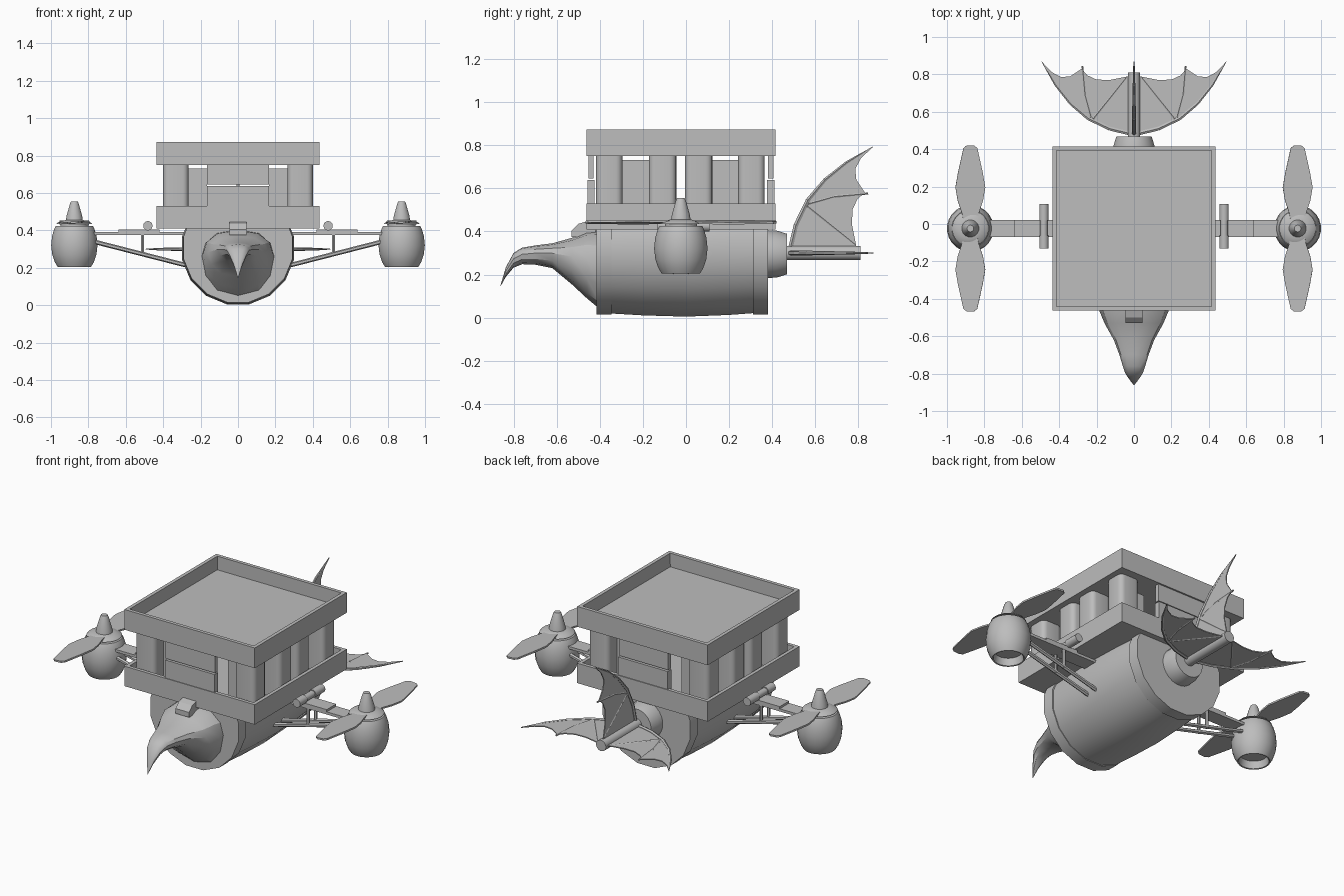
import bpy, bmesh, math
from mathutils import Vector, Matrix

if "Cube" in bpy.data.objects:
    bpy.data.objects.remove(bpy.data.objects["Cube"])

grey = bpy.data.materials.new("plain_grey")
grey.diffuse_color = (0.51, 0.51, 0.51, 1)
grey.use_nodes = True
grey.node_tree.nodes["Principled BSDF"].inputs["Base Color"].default_value = grey.diffuse_color


def finish(name, bm, smooth=True):
    bmesh.ops.recalc_face_normals(bm, faces=bm.faces)
    me = bpy.data.meshes.new(name)
    bm.to_mesh(me)
    bm.free()
    ob = bpy.data.objects.new(name, me)
    bpy.context.collection.objects.link(ob)
    me.materials.append(grey)
    if smooth:
        bpy.ops.object.select_all(action='DESELECT')
        ob.select_set(True)
        bpy.context.view_layer.objects.active = ob
        bpy.ops.object.shade_smooth_by_angle(angle=math.radians(32))
    return ob


def add_box(bm, x0, x1, y0, y1, z0, z1):
    size = Matrix.Diagonal((x1 - x0, y1 - y0, z1 - z0, 1))
    mid = Matrix.Translation(((x0 + x1) / 2, (y0 + y1) / 2, (z0 + z1) / 2))
    bmesh.ops.create_cube(bm, size=1, matrix=mid @ size)


def box(name, *b, round_by=0):
    """Box, optionally with rounded upright edges."""
    bm = bmesh.new()
    add_box(bm, *b)
    if round_by:
        upright = [e for e in bm.edges if abs(e.verts[0].co.z - e.verts[1].co.z) > 0.01]
        bmesh.ops.bevel(bm, geom=upright, offset=round_by, segments=4, profile=0.5, affect='EDGES')
    return finish(name, bm, round_by > 0)


def loft(bm, rings):
    """Skin closed rings of points and cap both ends."""
    vs = [[bm.verts.new(p) for p in r] for r in rings]
    n = len(vs[0])
    for a, b in zip(vs, vs[1:]):
        for i in range(n):
            j = (i + 1) % n
            bm.faces.new((a[i], a[j], b[j], b[i]))
    bm.faces.new(vs[0][::-1])
    bm.faces.new(vs[-1])


def lathe(name, profile, centre, axis='Z', n=24, cut=None):
    """Revolve (position, radius) pairs about an axis."""
    bm = bmesh.new()
    rings = []
    for h, r in profile:
        ring = []
        for i in range(n):
            t = 2 * math.pi * (i + 0.5) / n
            c, s = r * math.cos(t), r * math.sin(t)
            ring.append(Vector(centre) + Vector((c, s, h) if axis == 'Z' else (c, h, s)))
        rings.append(ring)
    loft(bm, rings)
    if cut:
        geom = bm.verts[:] + bm.edges[:] + bm.faces[:]
        bmesh.ops.bisect_plane(bm, geom=geom, plane_co=(0, 0, cut), plane_no=(0, 0, 1), clear_outer=True)
        bmesh.ops.holes_fill(bm, edges=[e for e in bm.edges if e.is_boundary])
    return finish(name, bm)


def rod(bm, a, b, r, r2=None, n=6):
    a, b = Vector(a), Vector(b)
    d = b - a
    m = Matrix.Translation((a + b) / 2) @ d.to_track_quat('Z', 'Y').to_matrix().to_4x4()
    bmesh.ops.create_cone(bm, cap_ends=True, segments=n, radius1=r, radius2=r if r2 is None else r2,
                          depth=d.length, matrix=m)


def rimmed_slab(name, z0, z1, floor, rim):
    """Square slab with a sunken top inside a flat rim."""
    bm = bmesh.new()
    add_box(bm, -0.435, 0.435, -0.462, 0.415, z0, z1)
    top = max(bm.faces, key=lambda f: f.calc_center_median().z)
    for t in (rim, 0.0005):
        bmesh.ops.inset_region(bm, faces=[top], thickness=t)
    bmesh.ops.translate(bm, verts=top.verts[:], vec=(0, 0, floor - z1))
    finish(name, bm, False)


# Cabin deck and roof
rimmed_slab("deck_tray", 0.41, 0.53, 0.445, 0.03)
rimmed_slab("roof", 0.75, 0.872, 0.79, 0.03)

# Cabin columns, inner partitions and end panels
for s in (-1, 1):
    xa, xb = sorted((s * 0.265, s * 0.4))
    for y0, y1 in ((-0.417, -0.295), (-0.172, -0.045), (-0.005, 0.122), (0.242, 0.365)):
        box("cabin_column", xa, xb, y0, y1, 0.44, 0.752, round_by=0.03)
    a, b = sorted((s * 0.165, s * 0.266))
    for y0, y1 in ((-0.33, -0.14), (0.09, 0.28)):
        box("inner_partition", a, b, y0, y1, 0.44, 0.732)
for y0, y1 in ((-0.458, -0.425), (0.375, 0.41)):
    box("lower_end_panel", -0.165, 0.165, y0, y1, 0.44, 0.638)
    box("upper_end_panel", -0.165, 0.165, y0 + 0.005, y1 - 0.005, 0.645, 0.752)

# Barrel hull with end hoops, cut flat under the deck
lathe("hull", [(-0.40, 0.288), (-0.2, 0.3), (0, 0.306), (0.2, 0.298), (0.37, 0.285)],
      (0, 0, 0.305), 'Y', 16, 0.411)
for y in (-0.415, 0.31):
    lathe("hull_hoop", [(y, 0.298), (y + 0.07, 0.298)], (0, 0, 0.308), 'Y', 16, 0.411)

# Bird-shaped prow: (y, half width, bottom z, top z)
bm = bmesh.new()
rings = []
for y, w, lo, hi in ((-0.40, 0.195, 0.04, 0.405), (-0.46, 0.187, 0.09, 0.40), (-0.53, 0.158, 0.155, 0.37),
                     (-0.62, 0.108, 0.23, 0.345), (-0.70, 0.078, 0.246, 0.335), (-0.76, 0.06, 0.248, 0.325),
                     (-0.80, 0.046, 0.232, 0.30), (-0.835, 0.022, 0.19, 0.235), (-0.86, 0.002, 0.146, 0.152)):
    ring = []
    for i in range(12):
        t = 2 * math.pi * i / 12
        c, s = math.cos(t), math.sin(t)
        # Widest above the middle, giving a flat brow and a deep jaw
        mid = lo + (hi - lo) * 0.6
        z = mid + s * ((hi - mid) if s > 0 else (mid - lo))
        ring.append((w * math.copysign(abs(c) ** 0.8, c), y, z))
    rings.append(ring)
loft(bm, rings)
finish("prow_head", bm)

# Crest tab above the prow
bm = bmesh.new()
loft(bm, [[(x, -0.53, 0.375), (x, -0.53, 0.405), (x, -0.50, 0.435), (x, -0.45, 0.45), (x, -0.42, 0.45),
           (x, -0.42, 0.375)] for x in (-0.045, 0.045)])
finish("crest_tab", bm, False)

# Tail hub and shaft
lathe("tail_hub", [(0.37, 0.112), (0.42, 0.11), (0.468, 0.095)], (0, 0, 0.295), 'Y')
lathe("tail_shaft", [(0.46, 0.033), (0.81, 0.033)], (0, 0, 0.3), 'Y', 16)

# Three bat-wing tail fins, drawn as (distance from shaft, y)
lead = [(0.025, 0.485), (0.13, 0.51), (0.245, 0.565), (0.34, 0.645), (0.42, 0.745), (0.493, 0.868)]
trail = [(0.44, 0.812), (0.39, 0.785), (0.34, 0.79), (0.28, 0.83), (0.25, 0.795), (0.2, 0.772),
         (0.13, 0.77), (0.03, 0.79)]
ribs = [((0.225, 0.555), (0.262, 0.69)), ((0.262, 0.69), (0.276, 0.845)), ((0.225, 0.555), (0.04, 0.785))]
for turn in (0, 90, 180):
    spin = Matrix.Translation((0, 0, 0.3)) @ Matrix.Rotation(math.radians(-turn), 4, 'Y')
    bm = bmesh.new()
    loft(bm, [[(d, y, h) for d, y in lead + trail] for h in (-0.003, 0.003)])
    bm.transform(spin)
    finish("fin_membrane", bm, False)
    bm = bmesh.new()
    thick = [0.012, 0.012, 0.011, 0.009, 0.007, 0.002]
    for i in range(5):
        rod(bm, (*lead[i], 0), (*lead[i + 1], 0), thick[i], thick[i + 1])
    for a, b in ribs:
        rod(bm, (*a, 0), (*b, 0), 0.007, 0.005)
    bm.transform(spin)
    finish("fin_ribs", bm)

# Outriggers, engines and propellers on both sides
blade = [(0.03, 0.035), (0.08, 0.045), (0.15, 0.068), (0.22, 0.08), (0.30, 0.066), (0.39, 0.046),
         (0.43, 0.037), (0.443, 0.02)]
for s in (-1, 1):
    cx, cy = s * 0.875, -0.024

    def side_box(name, x0, x1, *rest):
        a, b = sorted((s * x0, s * x1))
        box(name, a, b, *rest)

    side_box("arm_beam", 0.25, 0.79, cy - 0.045, cy + 0.045, 0.376, 0.392)
    side_box("arm_plate", 0.42, 0.64, cy - 0.045, cy + 0.045, 0.392, 0.405)
    bm = bmesh.new()
    for dy in (-0.035, 0.035):
        y = cy + dy
        rod(bm, (s * 0.27, y, 0.212), (s * 0.79, y, 0.345), 0.012)
        rod(bm, (s * 0.51, y, 0.265), (s * 0.51, y, 0.38), 0.01)
    finish("arm_struts", bm)

    # Hinge roller on top of the arm, with a thicker middle
    lathe("arm_roller", [(-0.12, 0.025), (-0.05, 0.025), (-0.05, 0.02), (0.03, 0.02), (0.03, 0.025),
                         (0.12, 0.025)], (s * 0.482, -0.012, 0.425), 'Y', 16)

    # Engine pod with open exhaust, cap disc and spinner
    lathe("engine_pod", [(0.25, 0.075), (0.207, 0.083), (0.205, 0.09), (0.23, 0.105), (0.27, 0.119),
                         (0.32, 0.125), (0.37, 0.12), (0.41, 0.108), (0.425, 0.1)], (cx, cy, 0))
    lathe("engine_cap", [(0.425, 0.075), (0.434, 0.075), (0.434, 0.098), (0.442, 0.09), (0.455, 0.05)],
          (cx, cy, 0))
    lathe("spinner", [(0.45, 0.047), (0.48, 0.042), (0.545, 0.023), (0.555, 0.018)], (cx, cy, 0), n=16)

    # Two slightly pitched propeller blades
    for turn in (0, 180):
        bm = bmesh.new()
        outline = [(w, d) for d, w in blade] + [(-w, d) for d, w in reversed(blade)]
        loft(bm, [[(x, y, h) for x, y in outline] for h in (-0.005, 0.005)])
        bm.transform(Matrix.Translation((cx, cy, 0.443)) @ Matrix.Rotation(math.radians(turn), 4, 'Z')
                     @ Matrix.Rotation(math.radians(4), 4, 'Y'))
        finish("propeller_blade", bm, False)
